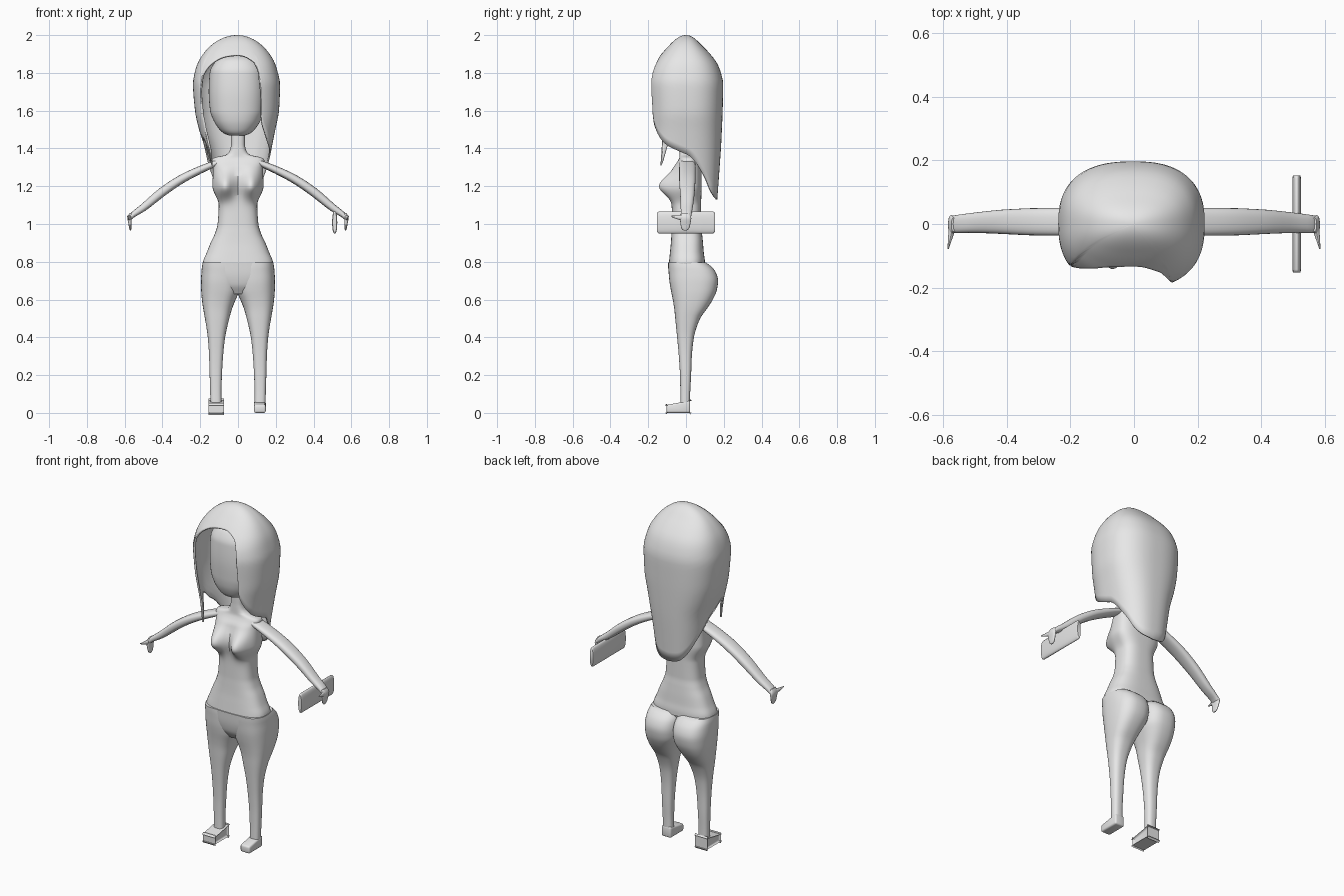
import bpy, bmesh, math
from mathutils import Vector

if "Cube" in bpy.data.objects:
    bpy.data.objects.remove(bpy.data.objects["Cube"])

mat = bpy.data.materials.new("plain_grey")
mat.diffuse_color = (0.8, 0.8, 0.8, 1)
mat.use_nodes = True
mat.node_tree.nodes["Principled BSDF"].inputs["Base Color"].default_value = mat.diffuse_color


def finish(bm, name, angle=40):
    me = bpy.data.meshes.new(name)
    bm.to_mesh(me)
    bm.free()
    ob = bpy.data.objects.new(name, me)
    bpy.context.collection.objects.link(ob)
    me.materials.append(mat)
    bpy.ops.object.select_all(action='DESELECT')
    ob.select_set(True)
    bpy.context.view_layer.objects.active = ob
    bpy.ops.object.shade_smooth_by_angle(angle=math.radians(angle))
    return ob


def spline(keys, t):
    """Smooth interpolation without overshoot; keys are (t, a, b, ...)."""
    if t <= keys[0][0]:
        return list(keys[0][1:])
    if t >= keys[-1][0]:
        return list(keys[-1][1:])
    i = max(k for k in range(len(keys) - 1) if keys[k][0] <= t)

    def seg(k, c):
        return (keys[k + 1][c] - keys[k][c]) / (keys[k + 1][0] - keys[k][0])

    def slope(k, c):
        if k == 0:
            return seg(0, c)
        if k == len(keys) - 1:
            return seg(k - 1, c)
        a, b = seg(k - 1, c), seg(k, c)
        return 0 if a * b <= 0 else 2 * a * b / (a + b)

    h = keys[i + 1][0] - keys[i][0]
    u = (t - keys[i][0]) / h
    out = []
    for c in range(1, len(keys[0])):
        p, q = keys[i][c], keys[i + 1][c]
        out.append((2*u**3 - 3*u*u + 1) * p + (u**3 - 2*u*u + u) * h * slope(i, c)
                   + (3*u*u - 2*u**3) * q + (u**3 - u*u) * h * slope(i + 1, c))
    return out


def oval(n, power):
    """Unit superellipse as (a, b) pairs."""
    e = 2 / power
    res = []
    for k in range(n):
        t = 2 * math.pi * k / n
        c, s = math.cos(t), math.sin(t)
        res.append((math.copysign(abs(c)**e, c), math.copysign(abs(s)**e, s)))
    return res


def skin(name, rings, caps=True, angle=40):
    bm = bmesh.new()
    vs = [[bm.verts.new(p) for p in r] for r in rings]
    n = len(rings[0])
    for a, b in zip(vs, vs[1:]):
        for k in range(n):
            bm.faces.new((a[k], a[(k + 1) % n], b[(k + 1) % n], b[k]))
    if caps:
        bm.faces.new(vs[0][::-1])
        bm.faces.new(vs[-1])
        bmesh.ops.recalc_face_normals(bm, faces=bm.faces)
    else:
        bmesh.ops.remove_doubles(bm, verts=bm.verts, dist=1e-5)
    return finish(bm, name, angle)


def column(name, keys, steps, power=2.5, n=48, mirror=1, shape=None):
    """Upright loft; keys are (z, x_min, x_max, y_front, y_back)."""
    rings = []
    for i in range(steps + 1):
        z = keys[0][0] + (keys[-1][0] - keys[0][0]) * i / steps
        x0, x1, y0, y1 = spline(keys, z)
        ring = []
        for a, b in oval(n, power):
            x = (x0 + x1) / 2 + a * (x1 - x0) / 2
            y = (y0 + y1) / 2 + b * (y1 - y0) / 2
            if shape:
                y = shape(x, y, z, b)
            ring.append((mirror * x, y, z))
        rings.append(ring)
    return skin(name, rings)


# Torso with neck and bust
def bust(x, y, z, b):
    if b >= 0:
        return y
    dz = (z - 1.2) / (0.07 if z > 1.2 else 0.06)
    return y - 0.075 * min(1, -b * 1.3) * math.exp(-((abs(x) - 0.07) / 0.05)**2 - dz * dz)


body = [(0.78, .187, -.092, .1), (0.8, .185, -.09, .1), (0.85, .165, -.085, .094),
        (0.9, .145, -.08, .09), (0.95, .122, -.077, .085), (1.0, .108, -.075, .08),
        (1.1, .102, -.075, .08), (1.2, .135, -.072, .083), (1.3, .132, -.06, .082),
        (1.335, .14, -.042, .065), (1.352, .13, -.035, .055), (1.362, .07, -.034, .05),
        (1.39, .043, -.033, .045), (1.42, .037, -.032, .043), (1.5, .037, -.032, .043)]
column("torso", [(z, -w, w, f, b) for z, w, f, b in body], 90, 2.8, 64, shape=bust)

# Head
head = [(1.468, .04, -.06, .04), (1.475, .062, -.08, .06), (1.5, .093, -.1, .085),
        (1.55, .125, -.118, .11), (1.6, .143, -.125, .13), (1.7, .15, -.13, .145),
        (1.8, .145, -.125, .14), (1.86, .115, -.1, .11), (1.89, .07, -.06, .07),
        (1.9, .02, -.02, .03)]
column("head", [(z, -w - .005, w - .005, f, b) for z, w, f, b in head], 50, 2.3)

# Pelvis joining the legs
column("pelvis", [(.63, -.06, .06, -.05, .06), (.68, -.13, .13, -.08, .06),
                  (.74, -.18, .18, -.092, .08), (.795, -.188, .188, -.096, .1)], 16, 2.8)

# Legs with rounded seat, and feet
leg = [(.01, .087, .145, -.03, .02), (.1, .088, .147, -.03, .022), (.2, .085, .15, -.032, .027),
       (.3, .079, .153, -.038, .031), (.4, .068, .16, -.047, .042), (.5, .046, .175, -.057, .075),
       (.55, .032, .184, -.062, .11), (.6, .012, .191, -.07, .142), (.65, -.008, .195, -.08, .163),
       (.7, -.012, .196, -.088, .17), (.75, -.01, .193, -.092, .155), (.78, 0, .19, -.094, .128),
       (.795, .01, .186, -.094, .108)]
for side, s in (("right", -1), ("left", 1)):
    column(side + "_leg", leg, 48, 2.6, 40, s)

    bm = bmesh.new()
    bmesh.ops.create_cube(bm, size=1)
    for v in bm.verts:
        front = v.co.y < 0
        top = v.co.z > 0
        v.co = (s * (.116 + v.co.x * .062), -.103 if front else .022,
                (.042 if front else .065) if top else 0)
    bmesh.ops.bevel(bm, geom=bm.edges[:], offset=.01, segments=3, affect='EDGES', profile=.5)
    bmesh.ops.recalc_face_normals(bm, faces=bm.faces)
    finish(bm, side + "_foot")


def limb(name, keys, s, steps=24, power=2.5):
    """Loft along a path; keys are (t, x, y, z, half_y, half_thickness)."""
    rings = []
    end = keys[-1][0]
    for i in range(steps + 1):
        t = end * i / steps
        x, y, z, hy, ht = spline(keys, t)
        p, q = spline(keys, max(0, t - .02)), spline(keys, min(end, t + .02))
        d = Vector((q[0] - p[0], 0, q[2] - p[2])).normalized()
        rings.append([(s * (x - d.z * b * ht), y + a * hy, z + d.x * b * ht)
                      for a, b in oval(24, power)])
    skin(name, rings)


# Arms, mitten hands and thumbs
for side, s in (("right", -1), ("left", 1)):
    limb(side + "_arm", [(0, .11, .007, 1.325, .042, .016), (1, .2, .007, 1.287, .043, .02),
                         (2, .3, .007, 1.237, .043, .023), (3, .4, .007, 1.17, .039, .024),
                         (4, .5, .004, 1.088, .032, .02), (5, .56, 0, 1.045, .028, .014),
                         (6, .577, -.002, 1.025, .027, .009)], s)
    limb(side + "_hand", [(0, .566, -.002, 1.055, .022, .009), (1, .574, -.002, 1.03, .03, .011),
                          (2, .572, -.003, 1.0, .026, .008), (3, .57, -.004, .977, .02, .006),
                          (4, .569, -.004, .965, .008, .003)], s, 16)
    rings = []
    for i in range(9):
        t = i / 8
        r = .013 * (1 - t) + .003
        rings.append([(s * (.572 + .013 * t + a * r * .7), -.015 - .063 * t,
                       1.033 + .008 * t * t + b * r) for a, b in oval(12, 2)])
    skin(side + "_thumb", rings)

# Flat handheld slab with lens-shaped section
slab = [(-.153, .8, .85), (-.149, .93, .95), (-.143, 1, 1),
        (.143, 1, 1), (.149, .93, .95), (.153, .8, .85)]
skin("handheld_slab", [[(.512 + a * .0135 * k, y, 1.008 + b * .058 * m)
                        for a, b in oval(32, 2.4)] for y, k, m in slab])

# Hair shell: radii by height, and a lower edge by angle (0 is front, 90 is the left arm side)
radii = [(2.0, 0, 0, 0, 0), (1.95, .135, .125, .085, .08), (1.9, .182, .17, .13, .128),
         (1.85, .212, .198, .168, .165), (1.8, .228, .213, .192, .185),
         (1.74, .237, .224, .203, .197), (1.6, .227, .218, .198, .194),
         (1.5, .206, .198, .197, .19), (1.4, .175, .178, .205, .185),
         (1.3, .16, .16, .22, .178), (1.12, .135, .135, .22, .165)]
radii = [(math.sqrt(2 - r[0]),) + r[1:] for r in radii]
edge = [(-180, 1.13), (-160, 1.14), (-140, 1.18), (-117, 1.27), (-90, 1.39), (-75, 1.45),
        (-66, 1.42), (-60, 1.33), (-57, 1.31), (-55.5, 1.5), (-54, 1.7), (-50, 1.79),
        (-35, 1.855), (-17, 1.887), (0, 1.895), (20, 1.862), (26, 1.8), (28, 1.7),
        (30.5, 1.57), (35, 1.525), (60, 1.43), (90, 1.37), (117, 1.26), (140, 1.17),
        (160, 1.14), (180, 1.13)]
angles = sorted(set(range(-180, 180, 3)) | {k[0] for k in edge[:-1]} | {-56, -55, 27, 29})
rings = []
for i in range(33):
    v = i / 32
    ring = []
    for deg in angles:
        drop = 2 - spline(edge, deg)[0]
        left, right, front, back = spline(radii, v * math.sqrt(drop))
        t = math.radians(deg)
        sx, cy = math.sin(t), math.cos(t)
        x = math.copysign(abs(sx)**.8, sx) * (right if sx > 0 else left)
        y = -math.copysign(abs(cy)**.8, cy) * (front if cy > 0 else back)
        ring.append((x - .004 * (1 - v), y, 2 - drop * v * v))
    rings.append(ring)
hair = skin("hair", rings[::-1], caps=False, angle=50)
mod = hair.modifiers.new("thickness", 'SOLIDIFY')
mod.thickness = 0.01
mod.offset = -1
